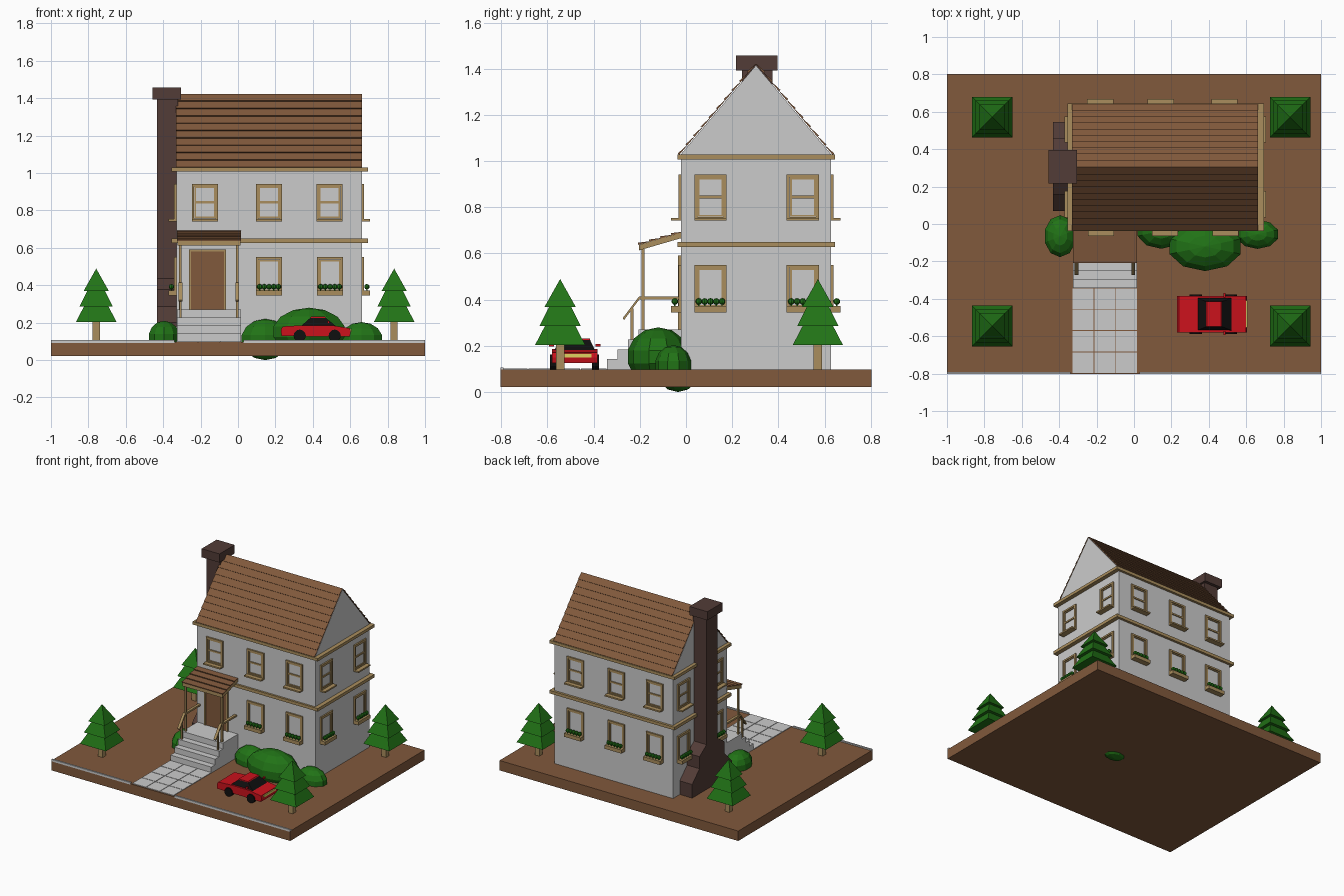
import bpy, bmesh, math
from mathutils import Matrix, Vector

if "Cube" in bpy.data.objects:
    bpy.data.objects.remove(bpy.data.objects["Cube"])

COL = dict(brown=(.22, .10, .045), tan=(.40, .27, .11), dark=(.085, .045, .038), green=(.015, .17, .008),
           red=(.6, .006, .012), black=(.005, .005, .005), yellow=(.75, .65, .12))
MATS = {}
for n, c in COL.items():
    MATS[n] = bpy.data.materials.new(n)
    MATS[n].diffuse_color = (*c, 1)
I = Matrix.Identity(4)


def finish(name, bm, col=None):
    bmesh.ops.recalc_face_normals(bm, faces=bm.faces)
    me = bpy.data.meshes.new(name)
    bm.to_mesh(me)
    bm.free()
    ob = bpy.data.objects.new(name, me)
    bpy.context.collection.objects.link(ob)
    if col:
        me.materials.append(MATS[col])
    return ob


def box(bm, x0, x1, y0, y1, z0, z1, m=I):
    c = Vector(((x0 + x1) / 2, (y0 + y1) / 2, (z0 + z1) / 2))
    s = Matrix.Diagonal((x1 - x0, y1 - y0, z1 - z0, 1))
    bmesh.ops.create_cube(bm, size=1, matrix=m @ Matrix.Translation(c) @ s)


def boxes(name, col, *dims):
    bm = bmesh.new()
    for d in dims:
        box(bm, *d)
    return finish(name, bm, col)


def prism(bm, pts, x0, x1):
    """Extrude a (y, z) profile along x."""
    f = bm.faces.new([bm.verts.new((x0, y, z)) for y, z in pts])
    r = bmesh.ops.extrude_face_region(bm, geom=[f])
    bmesh.ops.translate(bm, vec=(x1 - x0, 0, 0),
                        verts=[v for v in r['geom'] if isinstance(v, bmesh.types.BMVert)])


def shingles(bm, a, b, n, x0, x1, lift=.009):
    """Overlapping rows from eave point a up to ridge point b, in (y, z)."""
    a, b = Vector(a), Vector(b)
    d = (b - a).normalized()
    nor = Vector((-d.y, d.x))
    if nor.y < 0:
        nor = -nor
    for i in range(n):
        p, q = a.lerp(b, i / n), a.lerp(b, (i + 1) / n)
        prism(bm, [p, p + nor * lift, q + nor * .002, q], x0, x1)


# ground, curb, paving
boxes("ground", "brown", (-1, 1, -.803, .803, .022, .097))
boxes("curb", None, (-1, -.34, -.803, -.79, .09, .106), (.03, 1, -.803, -.79, .09, .106))
bm = bmesh.new()
for i in range(3):
    for j in range(4):
        x, y = -.33 + i * .116, -.798 + j * .114
        box(bm, x + .002, x + .114, y + .002, y + .112, .09, .102)
finish("paving", bm)

# house body with gable ends
X0, X1, Y0, Y1, YM = -.33, .663, -.022, .627, .303
bm = bmesh.new()
prism(bm, [(Y0, .09), (Y1, .09), (Y1, 1.02), (YM + .328, 1.026), (YM, 1.415), (YM - .328, 1.026), (Y0, 1.02)], X0, X1)
finish("walls", bm)
boxes("wall_trim", "tan", (-.355, .694, -.037, .645, 1.007, 1.029), (-.355, .694, -.037, .645, .627, .65))
bm = bmesh.new()
for s in (-1, 1):
    shingles(bm, (YM + s * .332, 1.027), (YM, 1.42), 10, X0 - .001, X1 + .001)
finish("roof", bm, "brown")

# chimney with stepped shoulders
half = [(.238, .09), (.238, .2), (.15, .286), (.15, .377), (.066, .436), (.066, 1.4)]
bm = bmesh.new()
prism(bm, [(.308 + w, z) for w, z in half] + [(.308 - w, z) for w, z in reversed(half)], -.434, -.32)
box(bm, -.456, -.306, .216, .396, 1.392, 1.457)
finish("chimney", bm, "dark")

# windows: built facing -y, then turned to each wall
frames, plants = bmesh.new(), bmesh.new()


def ring(m, w, z0, z1, t, d):
    for s in (-1, 1):
        a, b = sorted((s * w, s * (w - t)))
        box(frames, a, b, -d, .005, z0, z1, m)
    for z in (z0, z1 - t):
        box(frames, -w + t, w - t, -d, .005, z, z + t, m)


def window(x, y, turn, upper):
    m = Matrix.Translation((x, y, 0)) @ Matrix.Rotation(math.radians(turn), 4, 'Z')
    z0, z1 = (.745, .942) if upper else (.355, .55)
    ring(m, .07, z0, z1, .013, .011)
    ring(m, .056, z0 + .014, z1 - .014, .008, .006)
    if upper:
        box(frames, -.05, .05, -.007, .005, .838, .85, m)
        box(frames, -.07, .07, -.042, 0, .742, .753, m)
    else:
        box(frames, -.07, .07, -.042, 0, .345, .372, m)
        for i in range(5):
            p = Matrix.Translation(((i - 2) * .025, -.026, .392))
            bmesh.ops.create_uvsphere(plants, u_segments=8, v_segments=5, radius=.0145, matrix=m @ p)
            box(plants, (i - 2) * .025 - .003, (i - 2) * .025 + .003, -.029, -.023, .365, .385, m)


for up in (True, False):
    for x in ((-.177, .166, .49) if up else (.166, .492)):
        window(x, Y0, 0, up)
    for x in (-.18, .143, .484):
        window(x, Y1, 180, up)
    for y in (.106, .506):
        window(X1, y, 90, up)
        window(X0, y, -90, up)
finish("window_frames", frames, "tan")
finish("window_plants", plants, "green")

# porch: steps, door, roof, posts, railings
PX0, PX1 = -.326, .016
bm = bmesh.new()
for i in range(4):
    box(bm, PX0, PX1, -.343 + i * .046, -.01, .09 if i == 0 else .1 + i * .0425, .1425 + i * .0425)
finish("steps", bm)
boxes("door_frame", "tan", (-.262, -.25, -.034, -.02, .27, .592), (-.076, -.064, -.034, -.02, .27, .592),
      (-.25, -.076, -.034, -.02, .58, .592))
boxes("door", "brown", (-.25, -.076, -.028, -.02, .27, .58))
bm = bmesh.new()
shingles(bm, (-.206, .637), (-.015, .692), 4, PX0, PX1, .01)
finish("porch_roof", bm, "brown")
bm = bmesh.new()
prism(bm, [(-.204, .613), (-.204, .637), (-.015, .692), (-.015, .668)], PX0 + .002, PX1 - .002)
for x in (-.308, -.004):
    box(bm, x - .007, x + .007, -.193, -.179, .26, .625)
    box(bm, x - .01, x + .01, -.203, -.02, .4, .413)
    box(bm, x - .006, x + .006, -.24, -.228, .22, .362)
    prism(bm, [(-.203, .4), (-.203, .414), (-.274, .32), (-.268, .312)], x - .01, x + .01)
finish("porch_posts_and_rails", bm, "tan")

# trees: square trunk and three pyramid tiers
for i, (x, y) in enumerate([(-.758, -.545), (.835, -.545), (-.758, .571), (.835, .571)]):
    boxes(f"tree_trunk_{i}", "tan", (x - .019, x + .019, y - .019, y + .019, .09, .21))
    bm = bmesh.new()
    for z0, z1, r0, r1 in ((.203, .297, .109, .06), (.286, .378, .089, .043), (.368, .489, .068, 0)):
        m = Matrix.Translation((x, y, (z0 + z1) / 2)) @ Matrix.Rotation(math.pi / 4, 4, 'Z')
        bmesh.ops.create_cone(bm, cap_ends=True, segments=4, radius1=r0 * 2 ** .5, radius2=r1 * 2 ** .5,
                              depth=z1 - z0, matrix=m)
    finish(f"tree_leaves_{i}", bm, "green")

# bushes
for i, (c, r) in enumerate([((-.395, -.065, .12), (.088, .115, .09)), ((.145, -.035, .11), (.135, .1, .11)),
                            ((.38, -.12, .152), (.205, .135, .128)), ((.66, -.055, .115), (.118, .08, .088))]):
    bm = bmesh.new()
    bmesh.ops.create_uvsphere(bm, u_segments=10, v_segments=7, radius=1,
                              matrix=Matrix.Translation(c) @ Matrix.Diagonal((*r, 1)))
    finish(f"bush_{i}", bm, "green")

# car: side profiles are (along, up), turned so they run along x
CY = -.482


def car_part(name, col, pts, w, top=None):
    bm = bmesh.new()
    prism(bm, pts, -w, w)
    if top:
        zmax = max(z for _, z in pts)
        for v in bm.verts:
            if v.co.z > zmax - .001:
                v.co.x *= top
    bmesh.ops.transform(bm, matrix=Matrix.Translation((0, CY, 0)) @ Matrix.Rotation(-math.pi / 2, 4, 'Z'),
                        verts=bm.verts)
    finish(name, bm, col)


car_part("car_body", "red", [(.232, .128), (.23, .165), (.24, .18), (.34, .186), (.5, .186), (.598, .17),
                             (.603, .15), (.598, .125)], .098)
car_part("car_cabin", "black", [(.335, .18), (.388, .227), (.468, .227), (.525, .18)], .088, .75)
car_part("car_roof", "red", [(.386, .225), (.39, .232), (.466, .232), (.47, .225)], .067)
boxes("car_headlights", "yellow", (.59, .606, CY - .072, CY + .072, .15, .166))
boxes("car_mirrors", "red", (.478, .49, CY - .112, CY - .09, .196, .208), (.478, .49, CY + .09, CY + .112, .196, .208))
bm = bmesh.new()
for x in (.33, .517):
    for s in (-1, 1):
        m = Matrix.Translation((x, CY + s * .09, .13)) @ Matrix.Rotation(math.pi / 2, 4, 'X')
        bmesh.ops.create_cone(bm, cap_ends=True, segments=12, radius1=.033, radius2=.033, depth=.032, matrix=m)
finish("car_wheels", bm, "black")

for m in bpy.data.materials:
    if m.users and not m.is_grease_pencil:
        m.use_nodes = True
        m.node_tree.nodes["Principled BSDF"].inputs["Base Color"].default_value = m.diffuse_color
